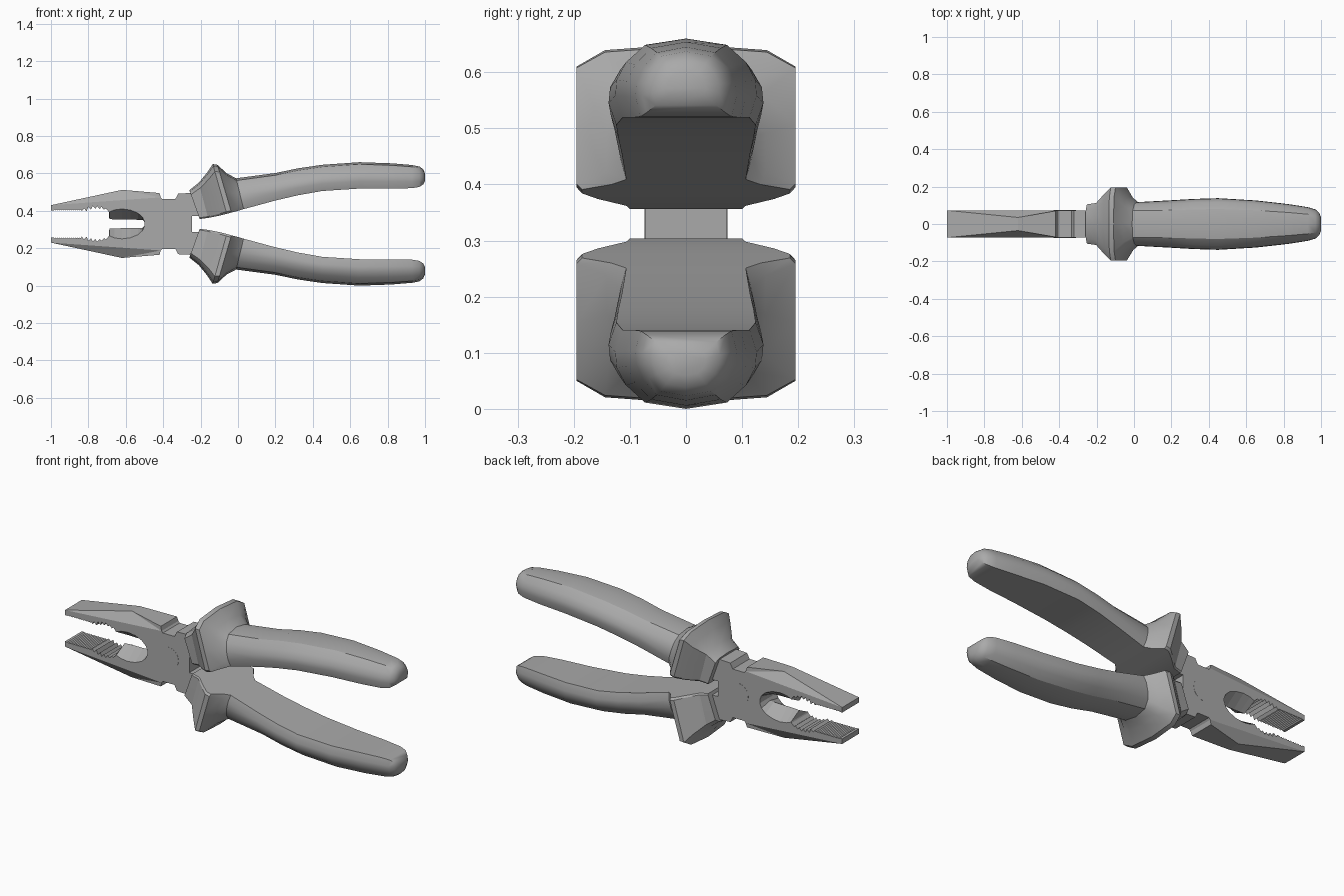
import bpy, bmesh, math

if "Cube" in bpy.data.objects:
    bpy.data.objects.remove(bpy.data.objects["Cube"])

ZC = 0.33          # mirror height between upper and lower halves
T = 0.073          # half thickness of the steel head

grey = bpy.data.materials.new("plain grey")
grey.diffuse_color = (0.4, 0.4, 0.4, 1)
grey.use_nodes = True
grey.node_tree.nodes["Principled BSDF"].inputs["Base Color"].default_value = grey.diffuse_color


def flip(z, s):
    return ZC + s * (z - ZC)


def finish(bm, name, angle=None):
    bmesh.ops.remove_doubles(bm, verts=bm.verts, dist=1e-5)
    bmesh.ops.recalc_face_normals(bm, faces=bm.faces)
    me = bpy.data.meshes.new(name)
    bm.to_mesh(me)
    bm.free()
    me.materials.append(grey)
    ob = bpy.data.objects.new(name, me)
    bpy.context.collection.objects.link(ob)
    if angle:
        bpy.ops.object.select_all(action='DESELECT')
        ob.select_set(True)
        bpy.context.view_layer.objects.active = ob
        bpy.ops.object.shade_smooth_by_angle(angle=math.radians(angle))
    return ob


# Head profile, upper half, from the heel round to the throat: (x, z on faces, z at mid thickness)
def same(pts):
    return [(x, z, z) for x, z in pts]


upper = same([(-0.245, 0.372), (-0.19, 0.372), (-0.19, 0.49), (-0.26, 0.495), (-0.32, 0.492),
              (-0.335, 0.463), (-0.405, 0.463), (-0.413, 0.472), (-1.0, 0.43), (-1.0, 0.402)])
# fine ridges on the flat gripping face
N = 14
for i in range(N):
    x = -0.985 + 0.15 * i / N
    upper += same([(x, 0.402), (x + 0.075 / N, 0.407)])
upper += same([(-0.835, 0.398)])
# coarse teeth on the curved pipe grip
for i in range(6):
    u = (i + 0.5) / 6
    bow = 0.018 * math.sin(math.pi * u)
    x = -0.83 + 0.14 * u
    upper += same([(x - 0.005, 0.408 + bow), (x + 0.009, 0.393 + bow)])
upper += same([(-0.69, 0.392)])
# oval throat whose sides slope in to a cutting edge
upper += [(-0.688, 0.394, 0.356), (-0.66, 0.405, 0.354), (-0.62, 0.41, 0.353), (-0.575, 0.404, 0.353),
          (-0.535, 0.388, 0.352), (-0.51, 0.365, 0.351), (-0.5, 0.34, 0.34)]

profile = upper + [(x, flip(a, -1), flip(b, -1)) for x, a, b in reversed(upper)]
bm = bmesh.new()
rows = [[bm.verts.new((x, -T, a)) for x, a, b in profile],
        [bm.verts.new((x, 0, b)) for x, a, b in profile],
        [bm.verts.new((x, T, a)) for x, a, b in profile]]
bm.faces.new(rows[0])
bm.faces.new(rows[2][::-1])
n = len(profile)
for r in range(2):
    for i in range(n):
        j = (i + 1) % n
        bm.faces.new([rows[r][i], rows[r][j], rows[r + 1][j], rows[r + 1][i]])
finish(bm, "jaw_head")


# Bevelled backs of the jaws
def jaw_back(name, s):
    bm = bmesh.new()

    def pair(x, z, w):
        return [bm.verts.new((x, k * w, flip(z, s))) for k in (-1, 1)]
    a, b = pair(-1.0, 0.43, T), pair(-0.413, 0.472, T)
    c, d = pair(-0.62, 0.512, 0.035), pair(-0.42, 0.495, 0.07)
    for k in (0, 1):
        bm.faces.new([a[k], b[k], c[k]])
        bm.faces.new([b[k], d[k], c[k]])
    for p, q in ((a, c), (c, d), (d, b), (b, a)):
        bm.faces.new([p[0], p[1], q[1], q[0]])
    finish(bm, name)


# Grip cross-sections: (fraction from inner to outer side, fraction of half width)
FLANGE = [(0, 0.95), (0.04, 1), (0.45, 1), (0.85, 1), (0.96, 0.74), (1, 0)]
HANDLE = [(0, 0.90), (0.28, 1), (0.48, 0.98), (0.70, 0.85), (0.92, 0.58), (1, 0)]
# Stations: outer x, z, inner x, z, half width, blend from flange to handle section
STATIONS = [(-0.26, 0.51, -0.205, 0.356, 0.105, 0),
            (-0.21, 0.55, -0.16, 0.362, 0.112, 0),
            (-0.165, 0.605, -0.10, 0.374, 0.165, 0),
            (-0.135, 0.65, -0.06, 0.384, 0.195, 0),
            (-0.11, 0.646, -0.035, 0.391, 0.195, 0),
            (-0.06, 0.60, 0.0, 0.40, 0.142, 0.3),
            (-0.01, 0.574, 0.03, 0.409, 0.117, 0.8),
            (0.2, 0.602, 0.2, 0.455, 0.127, 1),
            (0.32, 0.627, 0.32, 0.483, 0.134, 1),
            (0.45, 0.646, 0.45, 0.506, 0.138, 1),
            (0.65, 0.66, 0.65, 0.519, 0.126, 1),
            (0.82, 0.654, 0.82, 0.519, 0.107, 1),
            (0.93, 0.645, 0.93, 0.521, 0.09, 1),
            (0.97, 0.637, 0.97, 0.528, 0.078, 1),
            (0.99, 0.622, 0.99, 0.541, 0.06, 1),
            (1.0, 0.60, 1.0, 0.56, 0.035, 1)]


def grip(name, s):
    bm = bmesh.new()
    rings = []
    for ox, oz, ix, iz, w, k in STATIONS:
        half = [(f[0] + (h[0] - f[0]) * k, f[1] + (h[1] - f[1]) * k) for f, h in zip(FLANGE, HANDLE)]
        loop = half + [(t, -y) for t, y in half[-2::-1]]
        rings.append([bm.verts.new((ix + (ox - ix) * t, w * y, flip(iz + (oz - iz) * t, s)))
                      for t, y in loop])
    for r, q in zip(rings, rings[1:]):
        m = len(r)
        for i in range(m):
            j = (i + 1) % m
            bm.faces.new([r[i], r[j], q[j], q[i]])
    bm.faces.new(rings[0])
    bm.faces.new(rings[-1])
    finish(bm, name, 30)


for label, s in (("upper", 1), ("lower", -1)):
    jaw_back(label + "_jaw_back", s)
    grip(label + "_grip", s)

# Pivot rivet, almost flush with both faces
bm = bmesh.new()
bmesh.ops.create_cone(bm, cap_ends=True, segments=24, radius1=0.06, radius2=0.06, depth=2 * T + 0.002)
for v in bm.verts:
    x, y, z = v.co
    v.co = (x - 0.37, z, y + 0.335)
finish(bm, "pivot_rivet", 30)
